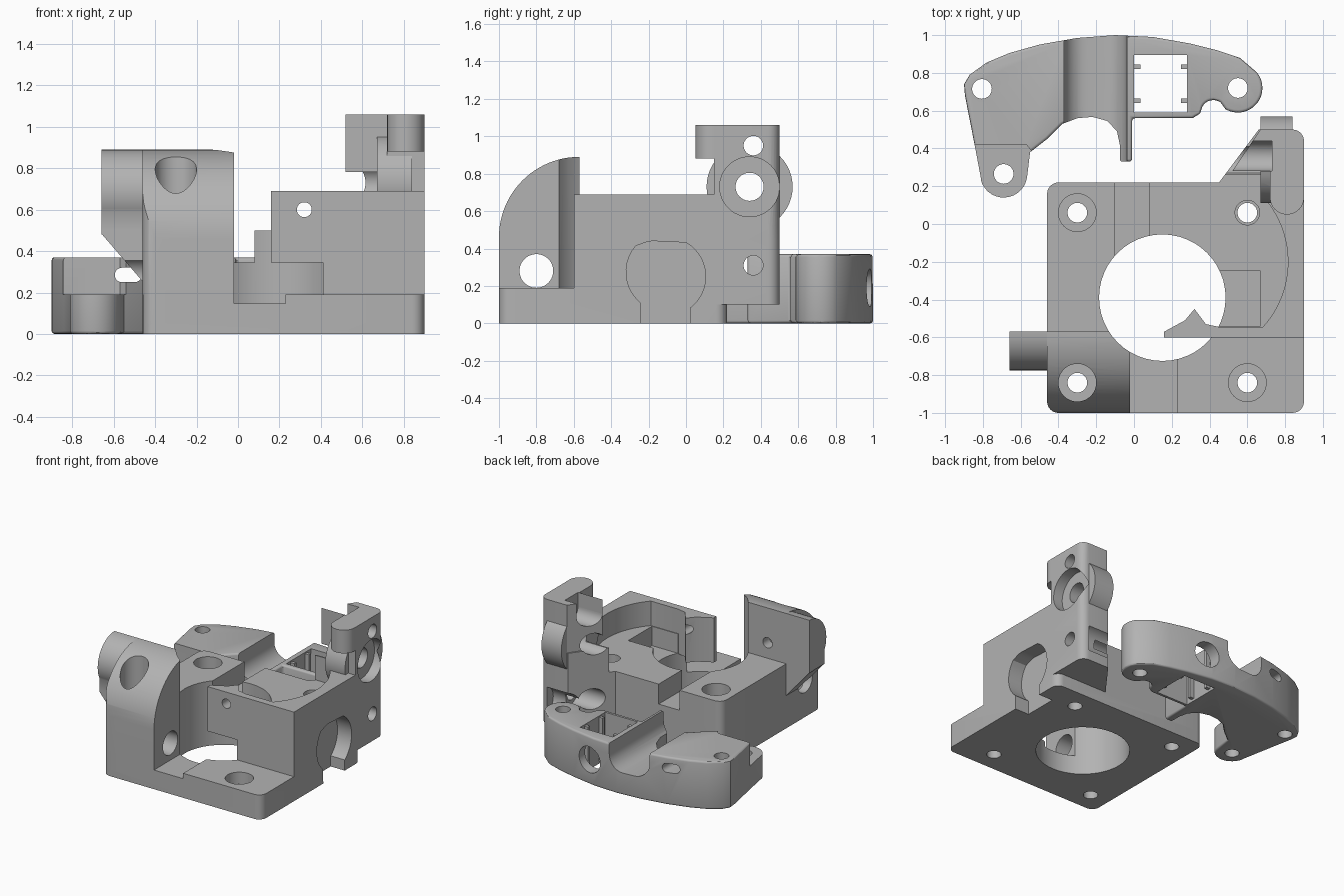
import bpy, bmesh, math
from mathutils import Matrix, Vector

if "Cube" in bpy.data.objects:
    bpy.data.objects.remove(bpy.data.objects["Cube"])

grey = bpy.data.materials.new("light grey plastic")
grey.use_nodes = True
grey.diffuse_color = (0.45, 0.45, 0.45, 1)
grey.node_tree.nodes["Principled BSDF"].inputs["Base Color"].default_value = (0.45, 0.45, 0.45, 1)


def make(name, bm):
    bmesh.ops.recalc_face_normals(bm, faces=bm.faces)
    me = bpy.data.meshes.new(name)
    bm.to_mesh(me)
    bm.free()
    ob = bpy.data.objects.new(name, me)
    me.materials.append(grey)
    bpy.context.collection.objects.link(ob)
    return ob


def prism(name, pts, lo, hi, axis="z"):
    """Extrude a profile; for axis x the profile is (y, z), for axis y it is (x, z)."""
    place = {"z": lambda a, b: (a, b, lo), "x": lambda a, b: (lo, a, b), "y": lambda a, b: (a, lo, b)}[axis]
    bm = bmesh.new()
    face = bm.faces.new([bm.verts.new(place(*p)) for p in pts])
    new = bmesh.ops.extrude_face_region(bm, geom=[face])["geom"]
    step = Vector([(hi - lo) * (axis == a) for a in "xyz"])
    bmesh.ops.translate(bm, vec=step, verts=[v for v in new if isinstance(v, bmesh.types.BMVert)])
    return make(name, bm)


def arc(cx, cy, r, start, end, n=24):
    return [(cx + r * math.cos(math.radians(start + (end - start) * i / n)),
             cy + r * math.sin(math.radians(start + (end - start) * i / n))) for i in range(n + 1)]


def box(name, x0, x1, y0, y1, z0, z1):
    return prism(name, [(x0, y0), (x1, y0), (x1, y1), (x0, y1)], z0, z1)


def rod(name, a, b, r, lo, hi, axis="z"):
    return prism(name, arc(a, b, r, 0, 360, 48)[:-1], lo, hi, axis)


def bake(ob):
    bpy.context.view_layer.update()
    dg = bpy.context.evaluated_depsgraph_get()
    me = bpy.data.meshes.new_from_object(ob.evaluated_get(dg))
    ob.modifiers.clear()
    ob.data = me


def combine(target, other, op):
    mod = target.modifiers.new("join", "BOOLEAN")
    mod.operation, mod.solver, mod.object = op, "EXACT", other
    bake(target)
    bpy.data.objects.remove(other)


def cut(target, *others):
    for o in others:
        combine(target, o, "DIFFERENCE")


def add(target, *others):
    for o in others:
        combine(target, o, "UNION")


def soften(ob, width):
    mod = ob.modifiers.new("soft", "BEVEL")
    mod.width, mod.segments, mod.limit_method = width, 3, "ANGLE"
    mod.angle_limit = math.radians(50)
    bake(ob)


# Base plate with rounded corners
plate = [p for cx, cy, s in ((-.4, -.94, 180), (.84, -.94, 270), (.84, .16, 0), (-.4, .16, 90))
         for p in arc(cx, cy, .06, s, s + 90, 6)]
body = prism("motor_mount_body", plate, 0, .19)

# Raised rear block with a shallow cross channel
left = [(-.46, -.6), (-.1, -.6), (-.1, .22)] + arc(-.4, .16, .06, 90, 180, 6)
add(body, prism("rear_block", left, .1, .5),
    box("channel_floor", -.2, .2, -.5, .22, .1, .345))

# Tall side block with an angled rear corner and a round pocket in its top
side = [(.08, -.6), (.9, -.6)] + arc(.84, .44, .06, 0, 90, 6) + [(.66, .5), (.45, .22), (.08, .22)]
side_block = prism("side_block", side, .1, .69)
pocket = [(-.1, -.545), (.67, -.545)] + arc(.3, -.2, .515, -42, 37, 20) + [(.72, .16), (.72, .26), (-.1, .26)]
cut(side_block, prism("pocket", pocket, .5, 1))
add(body, side_block)

# Rear post above the side block
post = [(.52, .28), (.72, .28), (.72, .15), (.9, .15)] + arc(.84, .44, .06, 0, 90, 6) + [(.67, .5)]
lug = [(.9, .2), (.72, .2)] + arc(.81, .14, .09, 180, 360, 16)
add(body, prism("rear_post", post, .45, 1.06), prism("post_lug", lug, .88, 1.06),
    rod("hinge_boss", .34, .73, .23, .67, .84, "x"))

# Front post with a rounded front face
front = [(-1, .05), (-1, .46)] + arc(-.57, .46, .43, 180, 90)[1:] + [(-.57, .05)]
tower = prism("front_post", front, -.46, -.02, "x")
corner = [(-.5, -1.1), (-.35, -1.1), (-.35, -1.0)] + arc(-.4, -.94, .06, 270, 180, 8) + [(-.5, -.94)]
cut(tower, prism("corner_round", corner, -.1, 1))
add(body, tower)

# Half-round side boss and its sloped support
boss = prism("side_boss", arc(-.57, .685, .205, 90, 270), -.66, -.4, "x")
support = prism("boss_support", [(-.66, .485), (-.44, .23), (-.44, .6), (-.66, .6)], -.75, -.57, "y")
trim = prism("support_trim", [(-.9, 0), (-.9, .9)] + arc(-.57, .685, .205, 130, 200)
             + [(-.75, .5), (-.75, 0)], -.8, -.47, "x")
cut(support, trim)
add(body, boss, support)

# Large motor opening and the front channel
cut(body, rod("motor_opening", .15, -.39, .335, -.1, 1.2),
    box("front_channel", -.02, .23, -1.1, -.5, .148, .3),
    box("floor_recess", .3, .67, -.54, -.25, .35, .6))

# Thin tab hanging over the opening
tab = [(.16, -.6), (.45, -.6), (.45, -.545), (.38, -.53), (.32, -.45), (.27, -.51), (.16, -.57)]
add(body, prism("overhang_tab", tab, .345, .69))
cut(body, rod("tab_hole", .32, .6, .036, -.7, -.4, "y"))

# Screw holes with counterbores
for x, y, head, floor in ((-.3, -.84, .1, .1), (.6, -.84, .1, .1), (-.3, .06, .1, .25), (.6, .06, .065, .4)):
    cut(body, rod("screw_hole", x, y, .052, -.1, 1.2), rod("screw_head", x, y, head, floor, 1.2))

# Cross holes, their wide ends and the open slot at the post top
cut(body, rod("front_cross_hole", -.8, .28, .09, -.8, .2, "x"))
for y, z in ((.36, .95), (.34, .73), (.36, .31)):
    big = z == .73
    cut(body, rod("cross_hole", y, z, .075 if big else .052, .2, 1, "x"),
        rod("wide_end", y, z, .08, .3, .73, "x"))
cut(body, box("top_slot", .3, .73, .28, .44, .95, 1.2),
    rod("hinge_recess", .34, .73, .16, .82, 1, "x"),
    rod("rear_groove", .53, .28, .105, .3, .84, "x"),
    rod("nut_pocket", -.3, .62, .04, -.65, -.5, "y"))

# Keyhole recess on the side
key = [(-.24, -.1), (.02, -.1)] + arc(-.105, .25, .21, -53, 60, 14) + arc(-.17, .29, .15, 80, 110, 4) \
    + arc(-.105, .275, .215, 140, 230, 10)
cut(body, prism("keyhole", key, .78, 1, "x"))

# Separate curved cover
outline = [(-.9, .74), (-.895, .68), (-.84, .4), (-.81, .24)] + arc(-.69, .265, .125, 195, 350, 14) + [
    (-.55, .38), (-.46, .45), (-.38, .53), (-.3, .56), (-.22, .567), (-.14, .545), (-.09, .49), (-.075, .42),
    (-.075, .33), (-.01, .33), (-.01, .56), (.31, .56), (.35, .585)] + arc(.42, .59, .066, 150, 55, 8) \
    + arc(.55, .72, .13, 240, 400, 16) + [
    (.56, .88), (.44, .92), (.3, .955), (.1, .99), (-.1, 1), (-.3, .985), (-.5, .95), (-.66, .905), (-.78, .855),
    (-.87, .79)]
cover = prism("curved_cover", outline, 0, .37)
soften(cover, .015)
trough = [(-.37, .5), (-.37, .3)] + arc(-.25, .29, .12, 180, 270, 8) + arc(-.16, .29, .12, 270, 360, 8) + [(-.035, .5)]
step = [(-1, .1), (-.5, .1), (-.52, .36), (-.57, .42), (-.7, .42), (-.84, .42), (-1, .37)]
cut(cover, prism("trough", trough, .2, 1.1, "y"), prism("ear_step", step, .19, .5),
    box("window", 0, .28, .59, .895, -.1, .5),
    rod("rear_port", .14, .19, .1, .8, 1.1, "y"),
    prism("rear_slot", arc(-.5, .285, .035, -90, 90, 10) + arc(-.56, .285, .035, 90, 270, 10), .2, 1.1, "y"))
for x, y in ((.55, .72), (-.805, .715), (-.69, .265)):
    cut(cover, rod("cover_hole", x, y, .052, -.1, .5))

# Small clips inside the window
for x in (-.005, .25):
    for y in (.64, .82):
        add(cover, box("window_clip", x, x + .04, y, y + .025, .02, .36))

for ob in (body, cover):
    ob.data.materials.clear()
    ob.data.materials.append(grey)
    for p in ob.data.polygons:
        p.material_index = 0
    bpy.ops.object.select_all(action="DESELECT")
    ob.select_set(True)
    bpy.context.view_layer.objects.active = ob
    bpy.ops.object.shade_smooth_by_angle(angle=math.radians(30))
